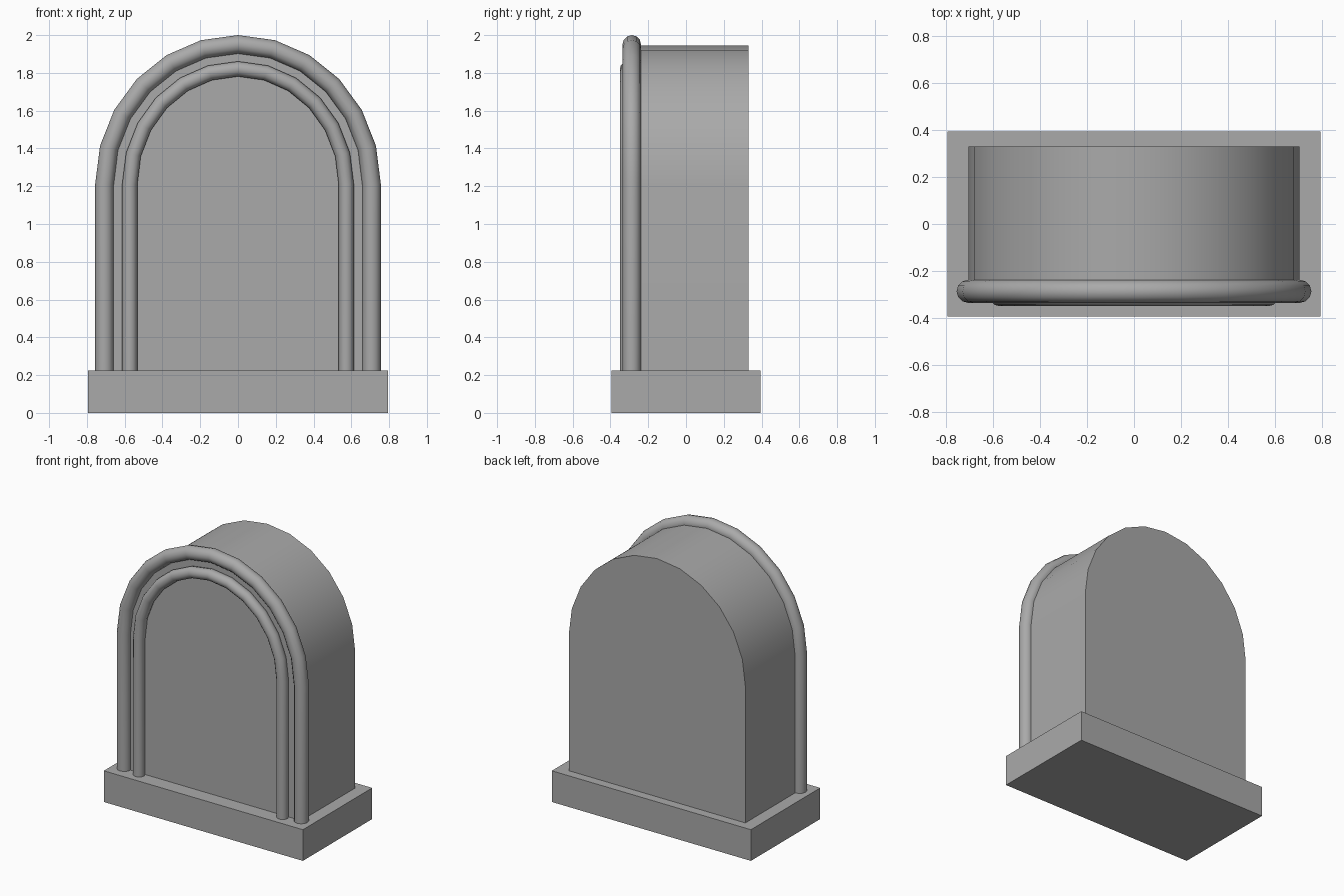
import bpy, bmesh, math

cube = bpy.data.objects.get("Cube")
if cube:
    bpy.data.objects.remove(cube, do_unlink=True)

stone = bpy.data.materials.new("grey_stone")
stone.use_nodes = True
GREY = (0.4, 0.4, 0.4, 1.0)
stone.diffuse_color = GREY
stone.node_tree.nodes["Principled BSDF"].inputs["Base Color"].default_value = GREY

BASE_TOP = 0.225
SPRING = 1.21      # height where the straight sides turn into the arch
FRONT = -0.287     # front plane of the body
STEPS = 12


def arch(half_width, top, bottom):
    """Points of an upright arch, from the right foot over the top to the left foot."""
    pts = [(-half_width, bottom)]
    for i in range(STEPS + 1):
        a = math.pi * (1 - i / STEPS)
        pts.append((half_width * math.cos(a), SPRING + (top - SPRING) * math.sin(a)))
    return pts + [(half_width, bottom)]


def finish(obj):
    bpy.ops.object.select_all(action='DESELECT')
    obj.select_set(True)
    bpy.context.view_layer.objects.active = obj
    if obj.type == 'CURVE':
        bpy.ops.object.convert(target='MESH')
        obj = bpy.context.object
    obj.data.materials.clear()
    obj.data.materials.append(stone)
    bpy.ops.object.shade_smooth_by_angle(angle=math.radians(35))


def mesh_object(name, bm):
    bmesh.ops.recalc_face_normals(bm, faces=bm.faces[:])
    mesh = bpy.data.meshes.new(name)
    bm.to_mesh(mesh)
    bm.free()
    obj = bpy.data.objects.new(name, mesh)
    bpy.context.collection.objects.link(obj)
    finish(obj)


def extruded(name, profile, y0, y1):
    bm = bmesh.new()
    face = bm.faces.new([bm.verts.new((x, y0, z)) for x, z in profile])
    out = bmesh.ops.extrude_face_region(bm, geom=[face], use_keep_orig=True)
    verts = [v for v in out["geom"] if isinstance(v, bmesh.types.BMVert)]
    bmesh.ops.translate(bm, verts=verts, vec=(0, y1 - y0, 0))
    mesh_object(name, bm)


def moulding(name, half_width, top, y, radius):
    """Round bar bent along the arch."""
    curve = bpy.data.curves.new(name, 'CURVE')
    curve.dimensions = '3D'
    curve.bevel_depth = radius
    curve.bevel_resolution = 4
    curve.use_fill_caps = True
    path = arch(half_width, top, BASE_TOP - 0.02)
    spline = curve.splines.new('POLY')
    spline.points.add(len(path) - 1)
    for point, (x, z) in zip(spline.points, path):
        point.co = (x, y, z, 1)
    obj = bpy.data.objects.new(name, curve)
    bpy.context.collection.objects.link(obj)
    finish(obj)


# Plinth slab
extruded("base", [(-0.795, 0), (0.795, 0), (0.795, BASE_TOP), (-0.795, BASE_TOP)], -0.395, 0.395)

# Arched body
extruded("arched_body", arch(0.705, 1.945, BASE_TOP), FRONT, 0.33)

# Two round mouldings framing the front face
moulding("outer_moulding", 0.707, 1.951, FRONT, 0.049)
moulding("inner_moulding", 0.573, 1.821, -0.31, 0.04)
